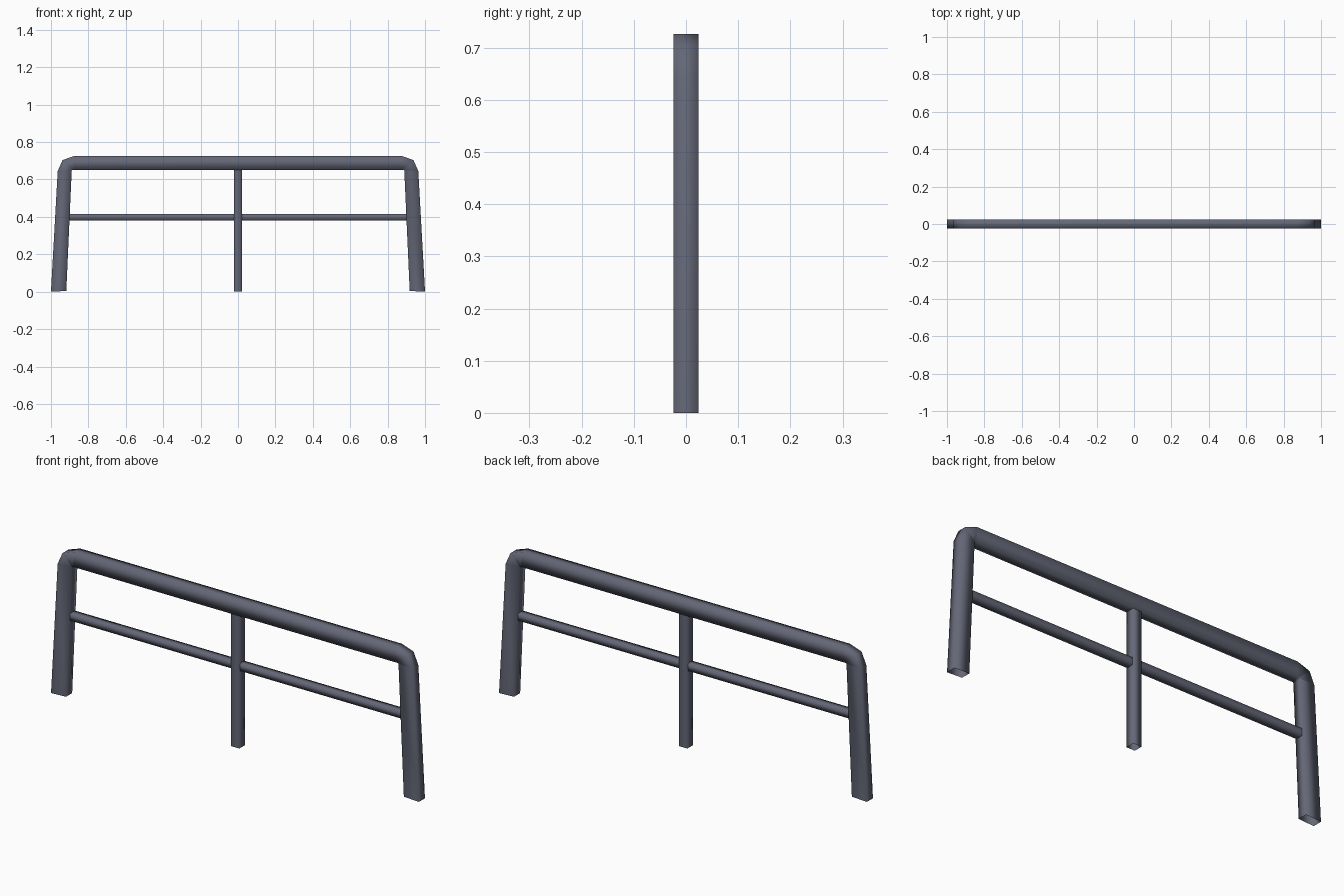
import bpy
import bmesh

if "Cube" in bpy.data.objects:
    bpy.data.objects.remove(bpy.data.objects["Cube"])

metal = bpy.data.materials.new("dark grey metal")
metal.diffuse_color = (0.127, 0.135, 0.182, 1)
metal.use_nodes = True
metal.node_tree.nodes["Principled BSDF"].inputs["Base Color"].default_value = metal.diffuse_color


def tube(name, stations, depth):
    """Smooth four-sided open tube; each station is an (outer, inner) pair of (x, z)."""
    bm = bmesh.new()
    rings = []
    for (ox, oz), (ix, iz) in stations:
        pts = [(ox, -depth, oz), (ox, depth, oz), (ix, depth, iz), (ix, -depth, iz)]
        rings.append([bm.verts.new(p) for p in pts])
    for a, b in zip(rings, rings[1:]):
        for i in range(4):
            j = (i + 1) % 4
            bm.faces.new((a[i], a[j], b[j], b[i])).smooth = True
    bmesh.ops.recalc_face_normals(bm, faces=bm.faces)
    mesh = bpy.data.meshes.new(name)
    bm.to_mesh(mesh)
    bm.free()
    mesh.materials.append(metal)
    obj = bpy.data.objects.new(name, mesh)
    bpy.context.collection.objects.link(obj)
    return obj


# Outer hoop: splayed legs, bent corners and the top rail in one tube
left = [((-1.0, 0.0), (-0.918, 0.004)),
        ((-0.964, 0.645), (-0.889, 0.649)),
        ((-0.938, 0.704), (-0.886, 0.652)),
        ((-0.874, 0.726), (-0.874, 0.652))]
right = [((-o[0], o[1]), (-i[0], i[1])) for o, i in reversed(left)]
tube("outer_hoop", left + right, 0.0235)

# Middle post
tube("middle_post", [((-0.0225, 0.0), (0.0225, 0.0)),
                     ((-0.0225, 0.665), (0.0225, 0.665))], 0.0215)

# Cross bars either side of the post
for side, name in ((-1, "left_cross_bar"), (1, "right_cross_bar")):
    tube(name, [((side * 0.01, 0.416), (side * 0.01, 0.381)),
                ((side * 0.92, 0.416), (side * 0.92, 0.381))], 0.0185)
